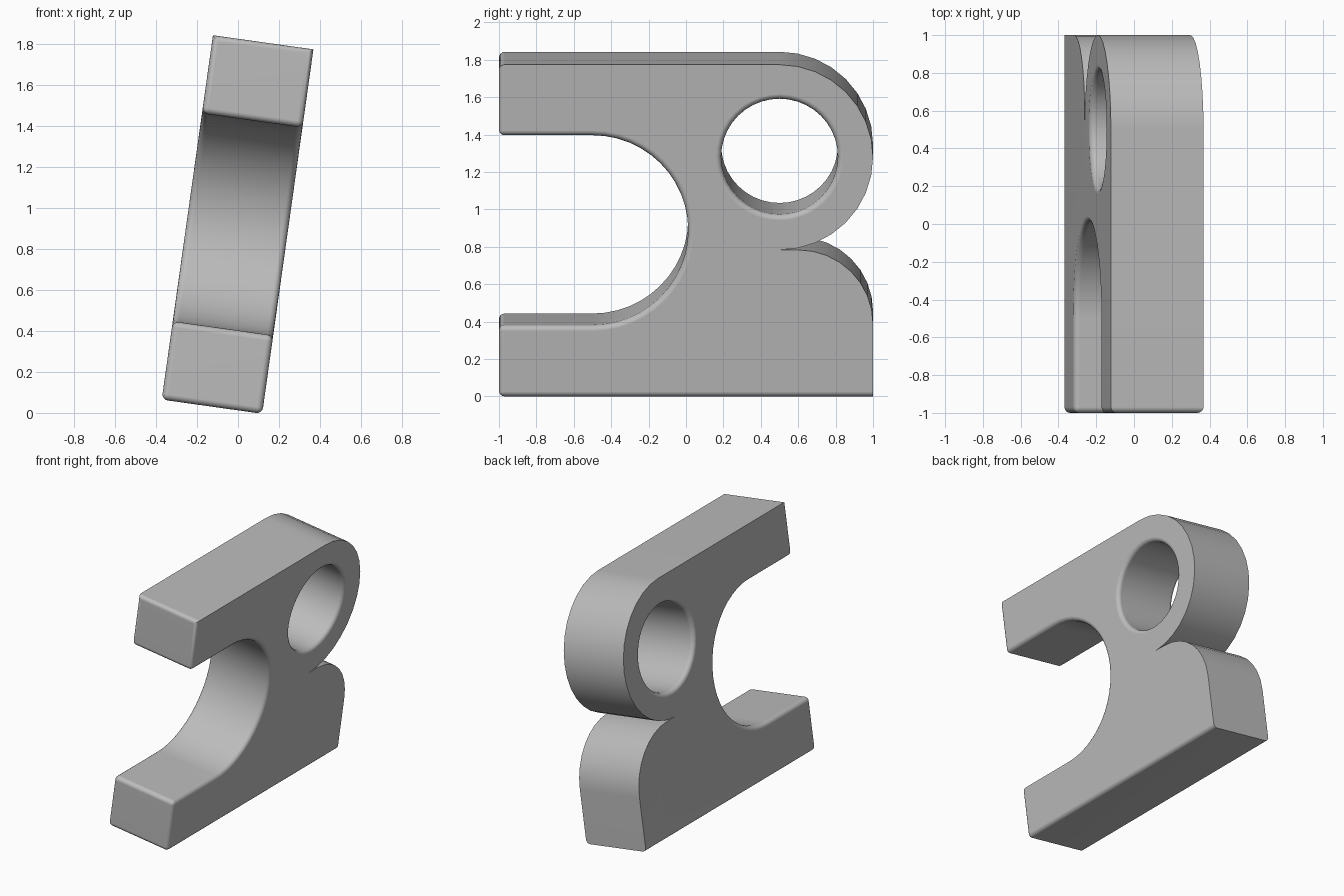
import bpy, bmesh
from math import sin, cos, radians, pi, hypot
from mathutils import Matrix

cube = bpy.data.objects.get("Cube")
if cube:
    bpy.data.objects.remove(cube, do_unlink=True)

WIDTH, HEIGHT, TILT = 0.495, 1.795, radians(8)
RING_Y, RING_Z, RING_R, HOLE_R = 0.5, 1.295, 0.5, 0.312
SLOT_Y, SLOT_Z, SLOT_R = -0.5, 0.898, 0.512
LOBE_Y, LOBE_Z, LOBE_R = 0.6, 0.395, 0.4


def arc(cy, cz, r, start, end, steps):
    """Points on an arc, angles in degrees from +y towards +z."""
    angles = [radians(start + (end - start) * i / steps) for i in range(steps + 1)]
    return [(cy + r * cos(a), cz + r * sin(a)) for a in angles]


bm = bmesh.new()
shared = {}


def vert(p):
    key = (round(p[0], 4), round(p[1], 4))
    if key not in shared:
        shared[key] = bm.verts.new((-WIDTH / 2, p[0], p[1]))
    return shared[key]


def face(points):
    return bm.faces.new([vert(p) for p in points])


# Side profile, split in two along a line through the ring hole
ring_half = (arc(RING_Y, RING_Z, RING_R, 90, -90, 16)
             + arc(RING_Y, RING_Z, HOLE_R, -90, 90, 20))
body = ([(-1, 0), (1, 0)]
        + arc(LOBE_Y, LOBE_Z, LOBE_R, 0, 90, 8)
        + [(RING_Y, RING_Z - RING_R)]
        + arc(RING_Y, RING_Z, HOLE_R, 270, 90, 20)
        + [(RING_Y, HEIGHT), (-1, HEIGHT), (-1, SLOT_Z + SLOT_R)]
        + arc(SLOT_Y, SLOT_Z, SLOT_R, 90, -90, 24)
        + [(-1, SLOT_Z - SLOT_R)])
faces = [face(ring_half), face(body)]

# Thickness
out = bmesh.ops.extrude_face_region(bm, geom=faces, use_keep_orig=True)
moved = [g for g in out["geom"] if isinstance(g, bmesh.types.BMVert)]
bmesh.ops.translate(bm, verts=moved, vec=(WIDTH, 0, 0))
bmesh.ops.recalc_face_normals(bm, faces=bm.faces)


# Rounded edges: hole rims, slot rims, bottom edges and arm ends
def is_rounded(e):
    if e.calc_face_angle(0) < radians(30):
        return False
    a, b = (v.co for v in e.verts)
    m = (a + b) / 2
    if m.y < -0.999:
        return True
    rim = abs(a.x - b.x) < 1e-4
    hole = hypot(m.y - RING_Y, m.z - RING_Z) < HOLE_R + 0.02
    slot = m.y < 0.03 and 0.3 < m.z < 1.5
    bottom = m.z < 0.001 and abs(m.x) > 0.1
    return rim and (hole or slot or bottom)


bmesh.ops.bevel(bm, geom=[e for e in bm.edges if is_rounded(e)], offset=0.03,
                offset_type='OFFSET', segments=4, profile=0.5,
                affect='EDGES', clamp_overlap=False)

# Lean to the left side and rest on the ground
bm.transform(Matrix.Rotation(TILT, 4, 'Y'))
low = min(v.co.z for v in bm.verts)
xs = [v.co.x for v in bm.verts]
bm.transform(Matrix.Translation((-(min(xs) + max(xs)) / 2, 0, -low)))

mesh = bpy.data.meshes.new("bracket")
bm.to_mesh(mesh)
bm.free()
bracket = bpy.data.objects.new("bracket", mesh)
bpy.context.collection.objects.link(bracket)

# Plain grey
grey = bpy.data.materials.new("plain grey")
grey.use_nodes = True
colour = (0.5, 0.5, 0.5, 1)
grey.diffuse_color = colour
grey.node_tree.nodes["Principled BSDF"].inputs["Base Color"].default_value = colour
mesh.materials.append(grey)

# Smooth curves with crisp edges and flat sides
bpy.ops.object.select_all(action='DESELECT')
bracket.select_set(True)
bpy.context.view_layer.objects.active = bracket
bpy.ops.object.shade_smooth_by_angle(angle=radians(30))
weighted = bracket.modifiers.new("flat_sides", 'WEIGHTED_NORMAL')
weighted.keep_sharp = True
